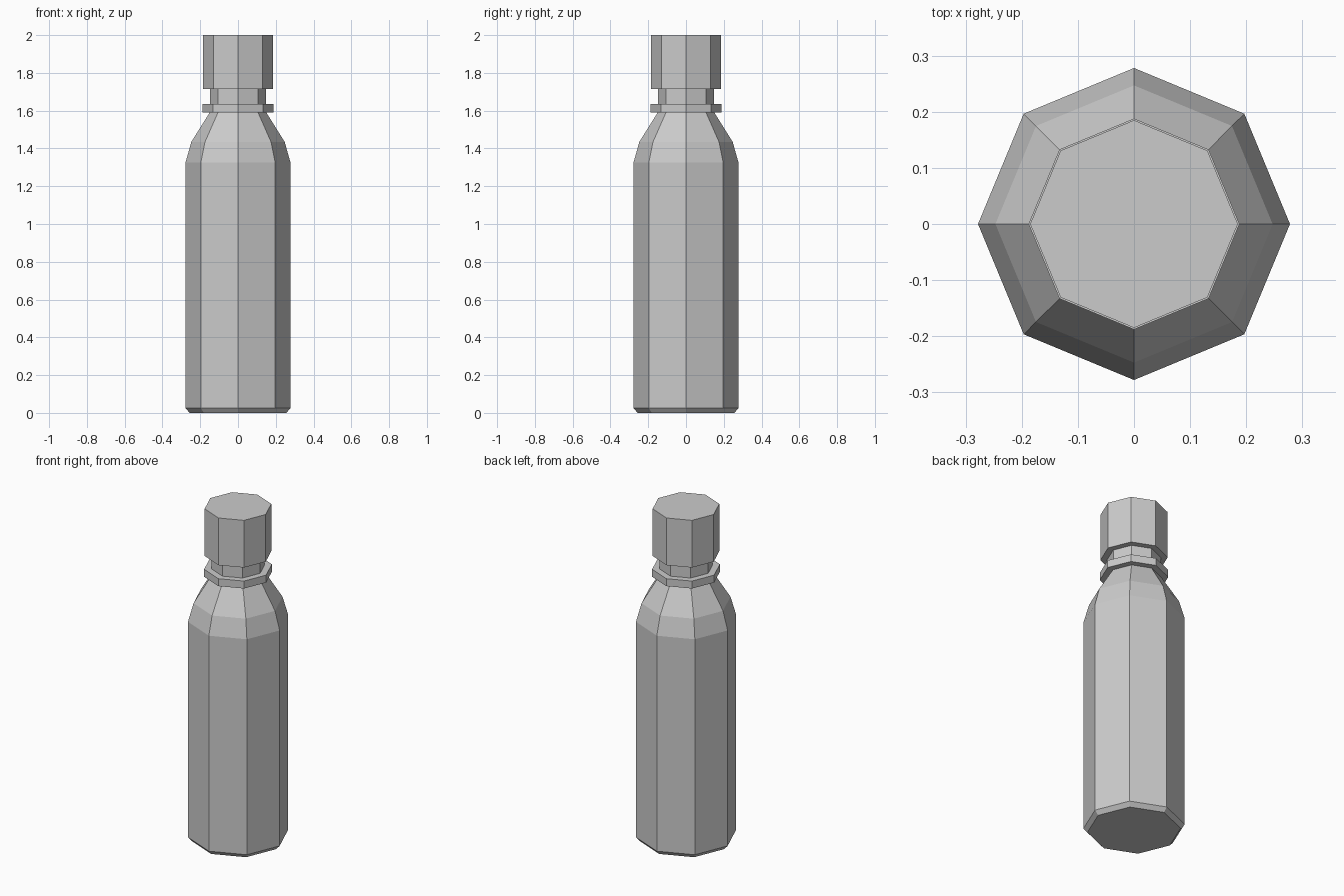
import bpy
import bmesh
from math import cos, sin, tau

cube = bpy.data.objects.get("Cube")
if cube:
    bpy.data.objects.remove(cube, do_unlink=True)

SIDES = 8
GREY = (0.6, 0.6, 0.6, 1.0)

grey = bpy.data.materials.new("light_grey")
grey.use_nodes = True
grey.diffuse_color = GREY
grey.node_tree.nodes["Principled BSDF"].inputs["Base Color"].default_value = GREY


def turned_part(name, profile):
    """Closed eight-sided solid from (radius, height) pairs, bottom to top."""
    bm = bmesh.new()
    rings = []
    for r, z in profile:
        rings.append([bm.verts.new((r * cos(tau * i / SIDES), r * sin(tau * i / SIDES), z))
                      for i in range(SIDES)])
    for low, high in zip(rings, rings[1:]):
        for i in range(SIDES):
            j = (i + 1) % SIDES
            bm.faces.new((low[i], low[j], high[j], high[i]))
    bm.faces.new(rings[0][::-1])
    bm.faces.new(rings[-1])
    mesh = bpy.data.meshes.new(name)
    bm.to_mesh(mesh)
    bm.free()
    mesh.materials.append(grey)
    obj = bpy.data.objects.new(name, mesh)
    bpy.context.collection.objects.link(obj)
    return obj


# Bottle: chamfered base, straight wall, two-step shoulder, collar and neck
turned_part("bottle", [
    (0.256, 0.0), (0.278, 0.025), (0.278, 1.325), (0.247, 1.435),
    (0.15, 1.59), (0.188, 1.59), (0.188, 1.635),
    (0.148, 1.635), (0.148, 1.72),
])

# Screw cap
turned_part("cap", [(0.185, 1.715), (0.185, 2.0)])
